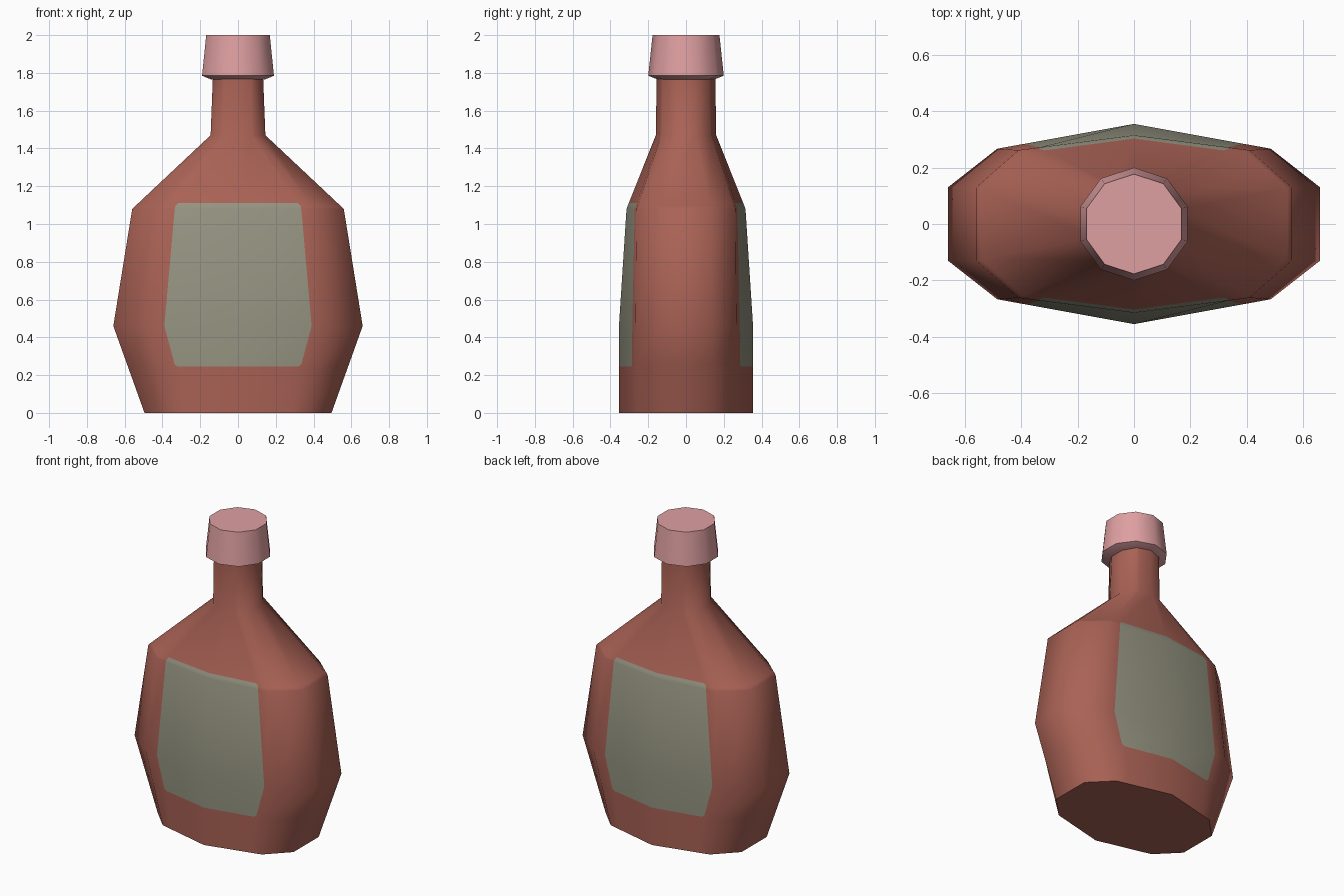
import bpy, bmesh, math

if "Cube" in bpy.data.objects:
    bpy.data.objects.remove(bpy.data.objects["Cube"])


def material(name, color):
    m = bpy.data.materials.new(name)
    m.diffuse_color = (*color, 1)
    m.use_nodes = True
    m.node_tree.nodes["Principled BSDF"].inputs["Base Color"].default_value = m.diffuse_color
    return m


GLASS = material("red_brown", (0.40, 0.122, 0.091))
LABEL = material("grey_green", (0.30, 0.295, 0.22))
CAP = material("pink", (0.74, 0.35, 0.36))

# Body stations: z, front depth, corner x, corner y, side x, side y
STATIONS = [
    (0.00, 0.355, 0.36, 0.267, 0.495, 0.13),
    (0.46, 0.355, 0.485, 0.267, 0.66, 0.13),
    (1.08, 0.315, 0.41, 0.262, 0.56, 0.13),
    (1.47, 0.160, 0.09, 0.130, 0.145, 0.05),
    (1.78, 0.155, 0.088, 0.125, 0.133, 0.048),
]
# Label outline: height -> half width (short end steps round the corners)
OUTLINE = {0.245: 0.318, 0.256: 0.335, 0.46: 0.39, 1.08: 0.335, 1.095: 0.332, 1.11: 0.318}


def station(z):
    for a, b in zip(STATIONS, STATIONS[1:]):
        if a[0] <= z <= b[0]:
            t = (z - a[0]) / (b[0] - a[0])
            return [p + (q - p) * t for p, q in zip(a, b)]


def ring(z):
    _, d, x1, y1, x2, y2 = station(z)
    lx = OUTLINE.get(z, 0.8 * x1)
    ly = d + (y1 - d) * lx / x1
    right = [(lx, -ly), (x1, -y1), (x2, -y2), (x2, y2), (x1, y1), (lx, ly)]
    left = [(-x, y) for x, y in reversed(right)]
    return [(x, y, z) for x, y in [(0, -d)] + right + [(0, d)] + left]


def loft(name, rings, mats, rule=lambda z, i: 0):
    bm = bmesh.new()
    vs = [[bm.verts.new(p) for p in r] for r in rings]
    n = len(vs[0])
    for a, b in zip(vs, vs[1:]):
        zm = (a[0].co.z + b[0].co.z) / 2
        for i in range(n):
            j = (i + 1) % n
            f = bm.faces.new((a[i], a[j], b[j], b[i]))
            f.material_index = rule(zm, i)
    bm.faces.new(vs[0][::-1])
    bm.faces.new(vs[-1])
    bmesh.ops.recalc_face_normals(bm, faces=bm.faces)
    me = bpy.data.meshes.new(name)
    bm.to_mesh(me)
    bm.free()
    for m in mats:
        me.materials.append(m)
    ob = bpy.data.objects.new(name, me)
    bpy.context.collection.objects.link(ob)
    bpy.ops.object.select_all(action='DESELECT')
    ob.select_set(True)
    bpy.context.view_layer.objects.active = ob
    bpy.ops.object.shade_smooth_by_angle(angle=math.radians(60))
    return ob


# Bottle body with neck; label faces on the middle of front and back
heights = sorted({s[0] for s in STATIONS} | set(OUTLINE))
loft("bottle_body", [ring(z) for z in heights], [GLASS, LABEL],
     lambda z, i: int(0.245 < z < 1.11 and i in (0, 6, 7, 13)))


# Ten-sided tapered cap
def decagon(r, z):
    return [(r * math.sin(math.tau * k / 10), -r * math.cos(math.tau * k / 10), z) for k in range(10)]


loft("cap", [decagon(0.15, 1.765), decagon(0.2, 1.785), decagon(0.177, 2.0)], [CAP])
